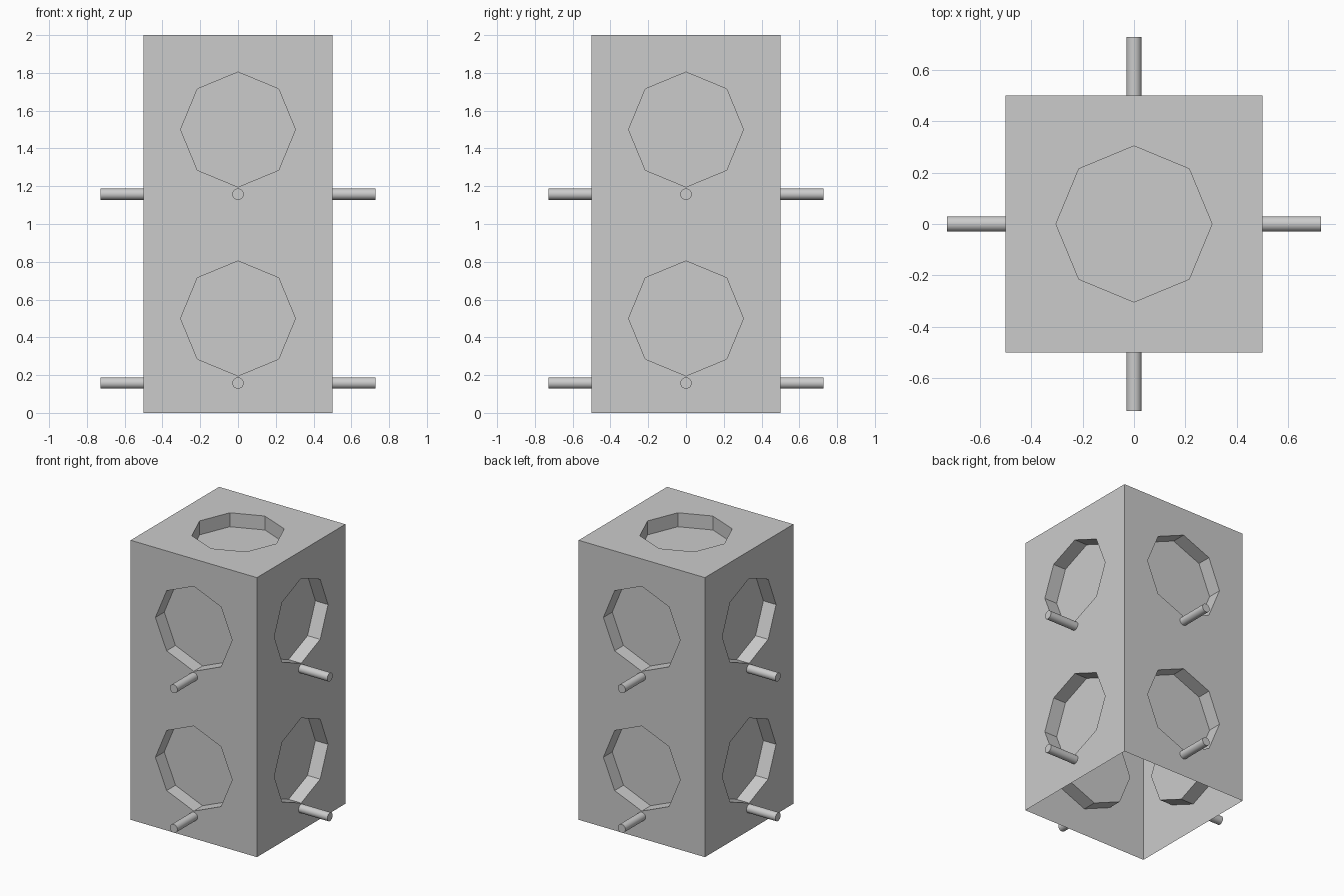
import bpy, bmesh
from math import pi, cos, sin
from mathutils import Matrix, Vector

if "Cube" in bpy.data.objects:
    bpy.data.objects.remove(bpy.data.objects["Cube"])

R, DEPTH = 0.304, 0.10          # octagonal pocket radius and depth
PEG_R, PEG_START, PEG_END = 0.03, 0.5, 0.728


def add_panel(bm, mat):
    """Unit square facing local +z at z=0.5 with an octagonal pocket pushed inward."""
    def ring(pts):
        return [bm.verts.new(mat @ Vector(p)) for p in pts]
    ang = [k * pi / 4 for k in range(8)]
    outer = ring([(round(cos(a)) * 0.5, round(sin(a)) * 0.5, 0.5) for a in ang])
    rim = ring([(R * cos(a), R * sin(a), 0.5) for a in ang])
    base = ring([(R * cos(a), R * sin(a), 0.5 - DEPTH) for a in ang])
    for a, b in ((outer, rim), (rim, base)):
        for i in range(8):
            j = (i + 1) % 8
            bm.faces.new((a[i], a[j], b[j], b[i]))
    bm.faces.new(base)


def finish(name, bm):
    me = bpy.data.meshes.new(name)
    bm.to_mesh(me)
    bm.free()
    ob = bpy.data.objects.new(name, me)
    bpy.context.collection.objects.link(ob)
    return ob


# Tower shell: four pocketed sides on two levels, pocketed roof, open bottom
bm = bmesh.new()
sideways = Matrix.Rotation(pi / 2, 4, 'X')      # local +z -> -y
for level in range(2):
    for k in range(4):
        add_panel(bm, Matrix.Translation((0, 0, 0.5 + level))
                  @ Matrix.Rotation(k * pi / 2, 4, 'Z') @ sideways)
add_panel(bm, Matrix.Translation((0, 0, 1.5)))
bmesh.ops.remove_doubles(bm, verts=bm.verts, dist=1e-4)
finish("tower_shell", bm)

# Perch pegs below every side pocket
mid, length = (PEG_START + PEG_END) / 2, PEG_END - PEG_START
for level, tag in enumerate(("lower", "upper")):
    for k, side in enumerate(("front", "right", "back", "left")):
        bm = bmesh.new()
        mat = (Matrix.Translation((0, 0, 0.158 + level))
               @ Matrix.Rotation(k * pi / 2, 4, 'Z') @ sideways
               @ Matrix.Translation((0, 0, mid)))
        bmesh.ops.create_cone(bm, cap_ends=True, segments=32, radius1=PEG_R,
                              radius2=PEG_R, depth=length, matrix=mat)
        for f in bm.faces:
            f.smooth = len(f.verts) == 4
        for e in bm.edges:
            e.smooth = all(f.smooth for f in e.link_faces)
        finish(f"{tag}_{side}_perch", bm)
